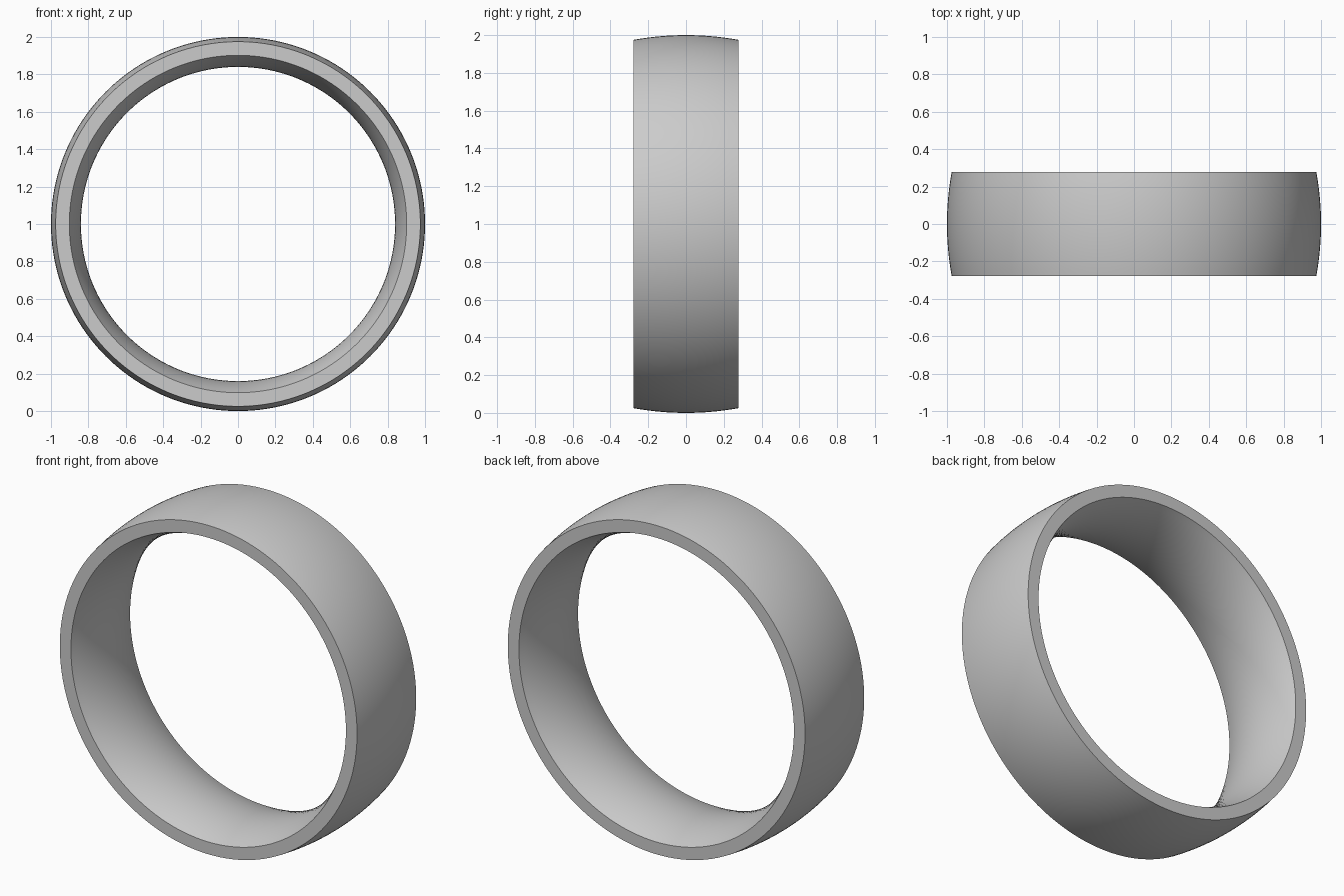
import bpy, bmesh, math

if "Cube" in bpy.data.objects:
    bpy.data.objects.remove(bpy.data.objects["Cube"])

HALF_WIDTH = 0.277
SEGMENTS = 160
STEPS = 16


def arc(r_mid, r_edge):
    """Shallow circular arc across the band: (radius, y) points."""
    sag = r_mid - r_edge
    big = (HALF_WIDTH ** 2 + sag ** 2) / (2 * abs(sag))
    sign = 1 if sag > 0 else -1
    pts = []
    for i in range(STEPS + 1):
        y = HALF_WIDTH * (2 * i / STEPS - 1)
        drop = big - math.sqrt(big * big - y * y)
        pts.append((r_mid - sign * drop, y))
    return pts


# Closed cross-section: domed outside, flat rims, domed comfort-fit inside
profile = arc(1.0, 0.975) + arc(0.84, 0.902)[::-1]

# Revolve the cross-section around the y axis
bm = bmesh.new()
rings = []
for s in range(SEGMENTS):
    a = 2 * math.pi * s / SEGMENTS
    rings.append([bm.verts.new((r * math.cos(a), y, 1 + r * math.sin(a)))
                  for r, y in profile])
n = len(profile)
for s in range(SEGMENTS):
    p, q = rings[s], rings[(s + 1) % SEGMENTS]
    for i in range(n):
        j = (i + 1) % n
        bm.faces.new((p[i], p[j], q[j], q[i]))
bmesh.ops.recalc_face_normals(bm, faces=bm.faces)
mesh = bpy.data.meshes.new("ring_band")
bm.to_mesh(mesh)
bm.free()

band = bpy.data.objects.new("ring_band", mesh)
bpy.context.collection.objects.link(band)
bpy.context.view_layer.objects.active = band
band.select_set(True)
bpy.ops.object.shade_smooth_by_angle(angle=math.radians(35))
